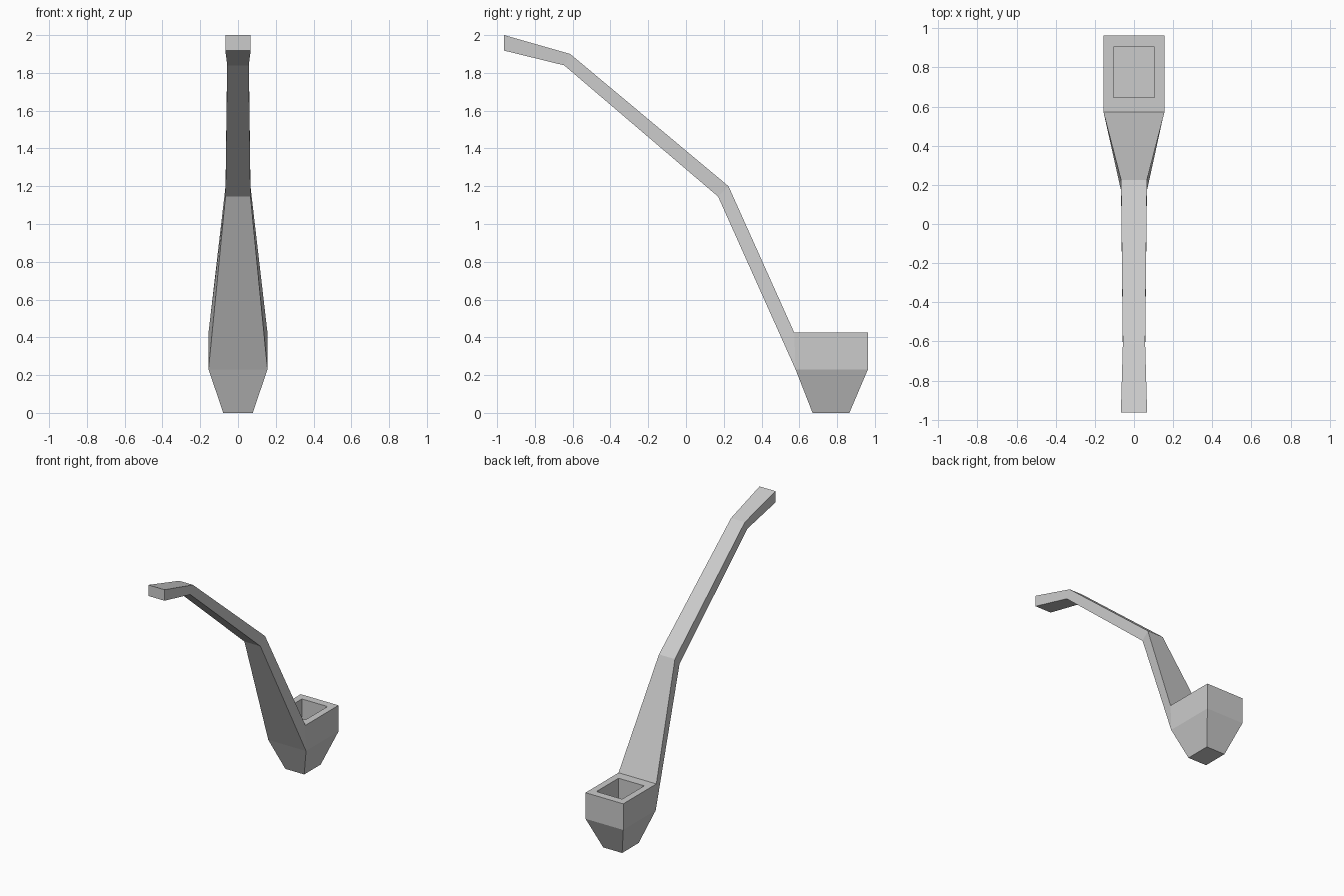
import bpy
import bmesh

cube = bpy.data.objects.get("Cube")
if cube:
    bpy.data.objects.remove(cube, do_unlink=True)

# Single grey material
grey = bpy.data.materials.new("plain_grey")
grey.use_nodes = True
COLOUR = (0.6, 0.6, 0.6, 1)
grey.diffuse_color = COLOUR
grey.node_tree.nodes["Principled BSDF"].inputs["Base Color"].default_value = COLOUR


def loft(name, rings, start_cap, end_cap, open_sides=()):
    """Skin four-cornered rings; open_sides lists (span, side) left open."""
    bm = bmesh.new()
    loops = [[bm.verts.new(p) for p in ring] for ring in rings]
    for span, (a, b) in enumerate(zip(loops, loops[1:])):
        for i in range(4):
            if (span, i) not in open_sides:
                j = (i + 1) % 4
                bm.faces.new((a[i], a[j], b[j], b[i]))
    if start_cap:
        bm.faces.new(loops[0][::-1])
    if end_cap:
        bm.faces.new(loops[-1])
    mesh = bpy.data.meshes.new(name)
    bm.to_mesh(mesh)
    bm.free()
    mesh.materials.append(grey)
    obj = bpy.data.objects.new(name, mesh)
    bpy.context.collection.objects.link(obj)
    return obj


def level(w, front, back, z):
    """Horizontal rectangle, used for the bowl."""
    return [(-w, front, z), (w, front, z), (w, back, z), (-w, back, z)]


def section(w, low, high):
    """Cross-section of the stem from its lower and upper (y, z) points."""
    return [(-w, *low), (w, *low), (w, *high), (-w, *high)]


# Bowl: tapered foot, straight wall, flat rim, square recess.
# The wall where the stem joins is left open.
loft("bowl", [
    level(0.078, 0.67, 0.865, 0),
    level(0.156, 0.58, 0.963, 0.23),
    level(0.156, 0.573, 0.963, 0.425),
    level(0.106, 0.645, 0.905, 0.425),
    level(0.106, 0.645, 0.905, 0.22),
], True, True, open_sides={(1, 0)})

# Stem: widens into the bowl, bends twice, flares a little at the mouthpiece
loft("stem", [
    section(0.156, (0.58, 0.23), (0.573, 0.425)),
    section(0.066, (0.17, 1.145), (0.225, 1.2)),
    section(0.057, (-0.645, 1.84), (-0.613, 1.9)),
    section(0.067, (-0.963, 1.918), (-0.963, 2)),
], False, True)
